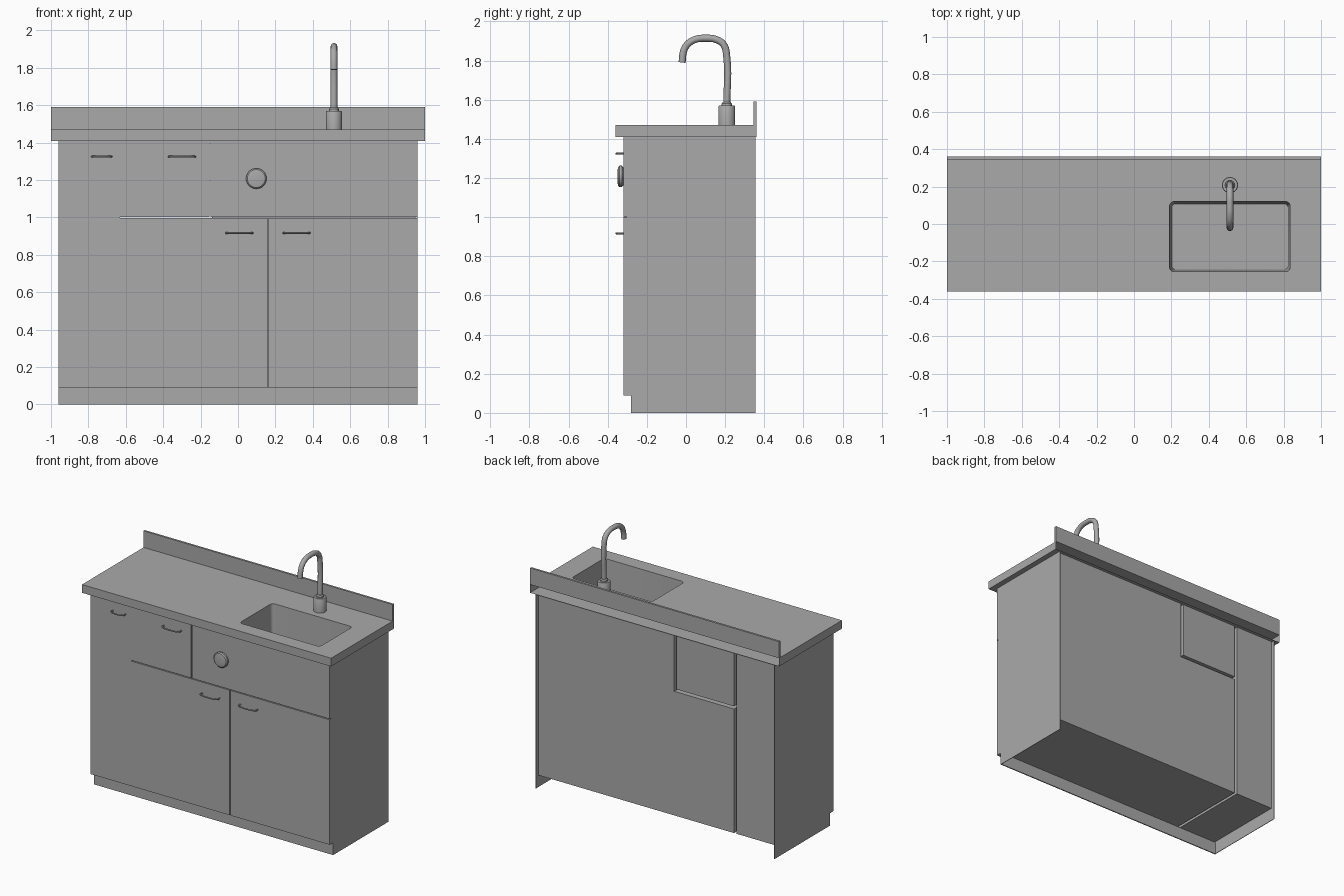
import bpy, bmesh, math
from mathutils import Vector

cube = bpy.data.objects.get("Cube")
if cube:
    bpy.data.objects.remove(cube, do_unlink=True)

grey = bpy.data.materials.new("plain grey")
grey.use_nodes = True
GREY = (0.4, 0.4, 0.4, 1)
grey.diffuse_color = GREY
grey.node_tree.nodes["Principled BSDF"].inputs["Base Color"].default_value = GREY


def finish(name, bm, smooth=False):
    bmesh.ops.recalc_face_normals(bm, faces=bm.faces)
    mesh = bpy.data.meshes.new(name)
    bm.to_mesh(mesh)
    bm.free()
    obj = bpy.data.objects.new(name, mesh)
    bpy.context.collection.objects.link(obj)
    mesh.materials.append(grey)
    if smooth:
        activate(obj)
        bpy.ops.object.shade_smooth_by_angle(angle=math.radians(35))
    return obj


def activate(obj):
    bpy.ops.object.select_all(action='DESELECT')
    obj.select_set(True)
    bpy.context.view_layer.objects.active = obj


def box(name, x, y, z):
    bm = bmesh.new()
    bmesh.ops.create_cube(bm, size=1)
    for v in bm.verts:
        v.co = [lo + (c + 0.5) * (hi - lo) for c, (lo, hi) in zip(v.co, (x, y, z))]
    return finish(name, bm)


def extrude_profile(name, points, shift):
    bm = bmesh.new()
    face = bm.faces.new([bm.verts.new(p) for p in points])
    geom = bmesh.ops.extrude_face_region(bm, geom=[face])["geom"]
    bmesh.ops.translate(bm, vec=shift, verts=[g for g in geom if isinstance(g, bmesh.types.BMVert)])
    return finish(name, bm)


def lathe(name, profile, origin, axis, steps=32):
    """Revolve (radius, height) pairs around an axis."""
    bm = bmesh.new()
    turn = Vector((0, 0, 1)).rotation_difference(Vector(axis))
    rings = []
    for r, h in profile:
        rings.append([bm.verts.new(Vector(origin) + turn @ Vector(
            (r * math.cos(math.tau * i / steps), r * math.sin(math.tau * i / steps), h)))
            for i in range(steps)])
    for a, b in zip(rings, rings[1:]):
        for i in range(steps):
            j = (i + 1) % steps
            bm.faces.new((a[i], a[j], b[j], b[i]))
    bm.faces.new(rings[0])
    bm.faces.new(rings[-1])
    return finish(name, bm, True)


def tube(name, points, radius, resolution=4):
    """Round bar along a smooth path, turned into a mesh."""
    curve = bpy.data.curves.new(name, 'CURVE')
    curve.dimensions = '3D'
    curve.bevel_depth = radius
    curve.bevel_resolution = resolution
    curve.use_fill_caps = True
    curve.resolution_u = 6
    spline = curve.splines.new('BEZIER')
    spline.bezier_points.add(len(points) - 1)
    for bp, p in zip(spline.bezier_points, points):
        bp.co = p
        bp.handle_left_type = bp.handle_right_type = 'AUTO'
    curve.materials.append(grey)
    obj = bpy.data.objects.new(name, curve)
    bpy.context.collection.objects.link(obj)
    activate(obj)
    bpy.ops.object.convert(target='MESH')
    bpy.ops.object.shade_smooth_by_angle(angle=math.radians(40))


def rounded_rect(x, y, z, r, inset=0, steps=5):
    x0, x1, y0, y1 = x[0] + inset, x[1] - inset, y[0] + inset, y[1] - inset
    corners = ((x1 - r, y1 - r), (x0 + r, y1 - r), (x0 + r, y0 + r), (x1 - r, y0 + r))
    loop = []
    for q, (cx, cy) in enumerate(corners):
        for i in range(steps + 1):
            a = math.pi / 2 * (q + i / steps)
            loop.append((cx + r * math.cos(a), cy + r * math.sin(a), z))
    return loop


def cut(obj, cutter):
    mod = obj.modifiers.new("sink_cut", 'BOOLEAN')
    mod.operation = 'DIFFERENCE'
    mod.solver = 'EXACT'
    mod.object = cutter
    activate(obj)
    bpy.ops.object.modifier_apply(modifier=mod.name)


# Main levels
FRONT, BACK, FLOOR, RAIL, TOP, WORKTOP = -0.32, 0.355, 0.09, 1.0, 1.41, 1.47
INNER = FRONT + 0.015
DEPTH = (INNER, 0.335)
W, COLUMN, DRAWER, SPLIT = 0.96, -0.63, -0.15, 0.16
GAP = 0.003
INSET = 0.01

# Thin side panels with a toe notch
for name, x, t in (("left_side_panel", W, -0.004), ("right_side_panel", -W, 0.004)):
    outline = ((-0.28, 0), (BACK, 0), (BACK, TOP), (INNER, TOP), (INNER, FLOOR), (-0.28, FLOOR))
    extrude_profile(name, [(x, y, z) for y, z in outline], (t, 0, 0))
box("toe_kick", (-W, W), (-0.28, -0.272), (0, FLOOR))

# Front panels
panels = {
    "column_front": ((-W, COLUMN), (FLOOR, TOP)),
    "drawer_front": ((COLUMN, DRAWER - GAP), (RAIL + GAP, TOP)),
    "control_front": ((DRAWER + GAP, W), (RAIL + GAP, TOP)),
    "wide_door": ((COLUMN, SPLIT - GAP), (FLOOR, RAIL - GAP)),
    "narrow_door": ((SPLIT + GAP, W), (FLOOR, RAIL - GAP)),
}
for name, (x, z) in panels.items():
    box(name, x, (FRONT, INNER), z)

# Carcass boxes with narrow gaps between them
box("column_carcass", (-W + INSET, COLUMN - INSET), DEPTH, (FLOOR, TOP))
box("drawer_carcass", (COLUMN + INSET, DRAWER - INSET), DEPTH, (RAIL + INSET, TOP))
carcass = extrude_profile("main_carcass", [(x, INNER, z) for x, z in (
    (COLUMN + INSET, FLOOR), (W - INSET, FLOOR), (W - INSET, TOP),
    (DRAWER + INSET, TOP), (DRAWER + INSET, RAIL - INSET), (COLUMN + INSET, RAIL - INSET))],
    (0, DEPTH[1] - INNER, 0))

# Worktop with a sink opening and an open back
SINK_X, SINK_Y, SINK_Z = (0.19, 0.835), (-0.255, 0.12), 1.17
worktop = box("worktop", (-1, 1), (-0.36, 0.36), (TOP, WORKTOP))
cutter = extrude_profile("sink_cutter", rounded_rect(SINK_X, SINK_Y, SINK_Z - 0.02, 0.025), (0, 0, 0.5))
cut(worktop, cutter)
cut(carcass, cutter)
cutter.hide_render = True
cutter.hide_viewport = True
bm = bmesh.new()
bm.from_mesh(worktop.data)
rear = [f for f in bm.faces if f.normal.y > 0.9 and f.calc_center_median().y > 0.35]
bmesh.ops.delete(bm, geom=rear, context='FACES')
bm.to_mesh(worktop.data)
bm.free()
box("backsplash", (-1, 1), (0.345, 0.36), (WORKTOP, 1.59))

# Sink basin with tapered walls
bm = bmesh.new()
upper = [bm.verts.new(p) for p in rounded_rect(SINK_X, SINK_Y, WORKTOP, 0.025)]
lower = [bm.verts.new(p) for p in rounded_rect(SINK_X, SINK_Y, SINK_Z, 0.02, 0.012)]
for i in range(len(upper)):
    j = (i + 1) % len(upper)
    bm.faces.new((upper[i], upper[j], lower[j], lower[i]))
bm.faces.new(lower)
basin = finish("sink_basin", bm, True)
basin.data.flip_normals()

# Tap
TAP_X, TAP_Y = 0.513, 0.208
lathe("tap_base", ((0.043, 0), (0.043, 0.095), (0.04, 0.1), (0.026, 0.1), (0.026, 0.11), (0.02, 0.118)),
      (TAP_X, TAP_Y, WORKTOP), (0, 0, 1))
spout = ((TAP_Y, 1.57), (TAP_Y, 1.82), (0.193, 1.88), (0.155, 1.907), (0.1, 1.914),
         (0.045, 1.907), (0.005, 1.88), (-0.013, 1.845), (-0.02, 1.79))
tube("tap_spout", [(TAP_X, y, z) for y, z in spout], 0.018)

# Control knob
lathe("control_knob", ((0.045, 0), (0.055, 0.008), (0.055, 0.02), (0.048, 0.027), (0.03, 0.03)),
      (0.098, FRONT, 1.208), (0, -1, 0))

# Bar handles
handles = (("column_handle", -0.785, -0.672, 1.325), ("drawer_handle", -0.375, -0.225, 1.325),
           ("wide_door_handle", -0.068, 0.082, 0.917), ("narrow_door_handle", 0.238, 0.388, 0.917))
for name, x0, x1, z in handles:
    a, b, out = x0 + 0.006, x1 - 0.006, FRONT - 0.03
    tube(name, [(a, FRONT, z), (a, out + 0.008, z), (a + 0.01, out, z),
                (b - 0.01, out, z), (b, out + 0.008, z), (b, FRONT, z)], 0.005, 2)
